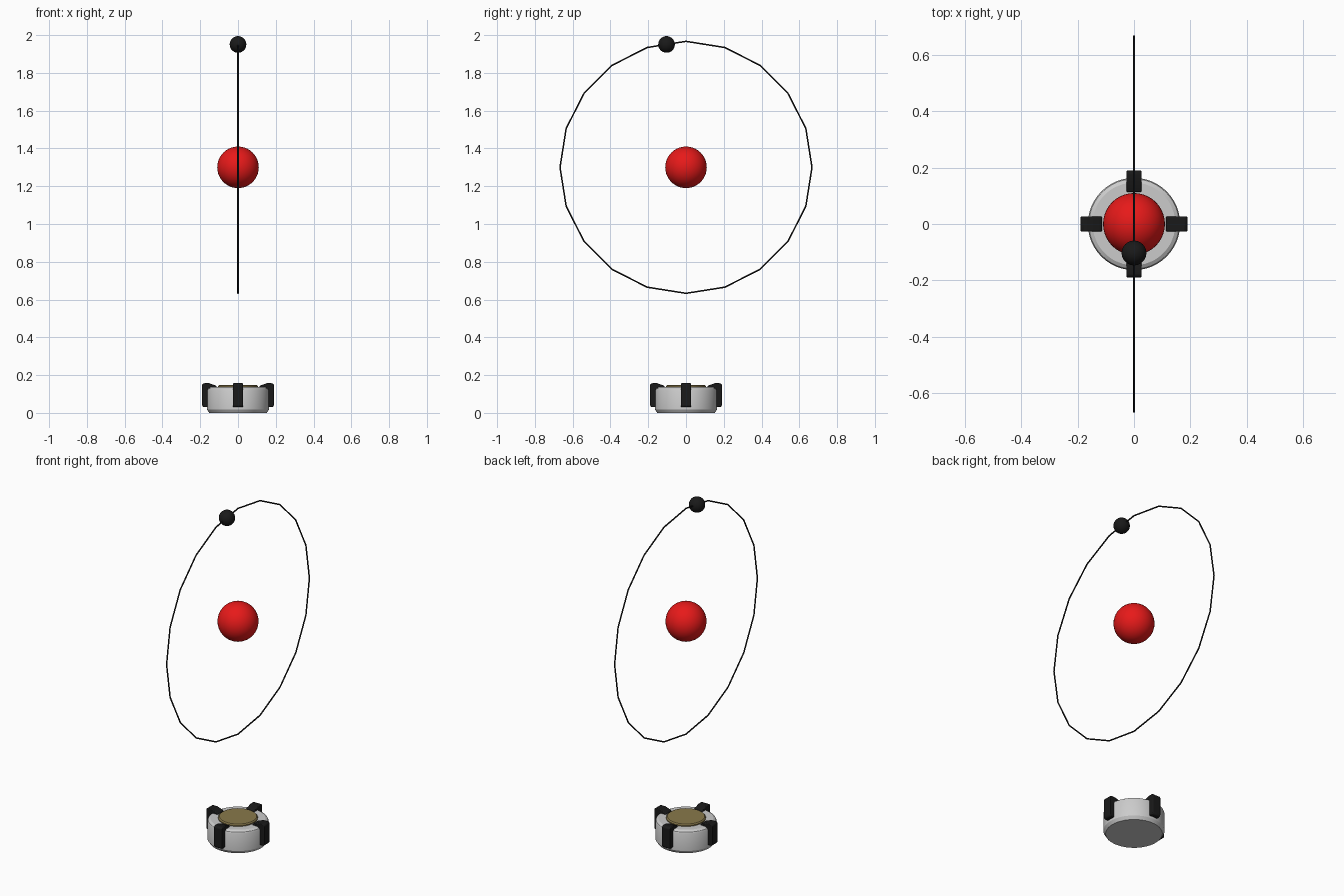
import bpy, bmesh
from math import sin, cos, pi, radians

if "Cube" in bpy.data.objects:
    bpy.data.objects.remove(bpy.data.objects["Cube"])


def material(name, rgb):
    m = bpy.data.materials.new(name)
    m.diffuse_color = (*rgb, 1)
    m.use_nodes = True
    m.node_tree.nodes["Principled BSDF"].inputs["Base Color"].default_value = m.diffuse_color
    return m


RED = material("red", (0.8, 0.01, 0.01))
BLACK = material("black", (0.01, 0.01, 0.01))
GOLD = material("dull_gold", (0.25, 0.19, 0.07))


def finish(obj, name, mat=None, angle=30):
    obj.name = name
    if mat:
        obj.data.materials.append(mat)
    bpy.ops.object.select_all(action="DESELECT")
    obj.select_set(True)
    bpy.context.view_layer.objects.active = obj
    bpy.ops.object.shade_smooth_by_angle(angle=radians(angle))
    return obj


def ball(name, loc, r, mat):
    bpy.ops.mesh.primitive_uv_sphere_add(segments=40, ring_count=20, radius=r, location=loc)
    return finish(bpy.context.object, name, mat)


def from_bmesh(bm, name, mat=None):
    bmesh.ops.recalc_face_normals(bm, faces=bm.faces)
    mesh = bpy.data.meshes.new(name)
    bm.to_mesh(mesh)
    bm.free()
    obj = bpy.data.objects.new(name, mesh)
    bpy.context.collection.objects.link(obj)
    return finish(obj, name, mat)


def lathe(name, profile, mat=None, n=48):
    # closed turned solid from (radius, height) points
    bm = bmesh.new()
    rings = [[bm.verts.new((r * cos(2 * pi * i / n), r * sin(2 * pi * i / n), z))
              for i in range(n)] for r, z in profile]
    for a, b in zip(rings, rings[1:]):
        for i in range(n):
            j = (i + 1) % n
            bm.faces.new((a[i], a[j], b[j], b[i]))
    bm.faces.new(rings[0])
    bm.faces.new(rings[-1])
    return from_bmesh(bm, name, mat)


def clamp(name, angle):
    # hooked clamp: side profile extruded across its width
    profile = [(0.15, 0.03), (0.184, 0.03), (0.19, 0.038), (0.19, 0.15), (0.182, 0.157),
               (0.152, 0.157), (0.113, 0.143), (0.113, 0.128), (0.15, 0.128)]
    bm = bmesh.new()
    face = bm.faces.new([bm.verts.new((x, -0.0265, z)) for x, z in profile])
    ext = bmesh.ops.extrude_face_region(bm, geom=[face])
    bmesh.ops.translate(bm, vec=(0, 0.053, 0),
                        verts=[v for v in ext["geom"] if isinstance(v, bmesh.types.BMVert)])
    obj = from_bmesh(bm, name, BLACK)
    obj.rotation_euler.z = angle
    bev = obj.modifiers.new("soft_edges", "BEVEL")
    bev.width = 0.004
    bev.segments = 2


# Base puck and its top plate
lathe("base_body", [(0.152, 0), (0.164, 0.018), (0.164, 0.119), (0.16, 0.128), (0.147, 0.136)])
lathe("base_plate", [(0.106, 0.13), (0.106, 0.142), (0.1, 0.148)], GOLD)

# Four clamps around the base
for i, side in enumerate(("right", "back", "left", "front")):
    clamp(side + "_clamp", i * pi / 2)

# Floating nucleus, twenty-sided orbit wire and orbiting ball
C, R = 1.3, 0.667
ball("nucleus", (0, 0, C), 0.11, RED)
bpy.ops.mesh.primitive_torus_add(major_segments=20, minor_segments=8, major_radius=R,
                                 minor_radius=0.004, location=(0, 0, C), rotation=(0, pi / 2, 0))
finish(bpy.context.object, "orbit_wire", BLACK)
mid = R * cos(pi / 20)
ball("orbiting_ball", (0, -mid * sin(pi / 20), C + mid * cos(pi / 20)), 0.044, BLACK)
